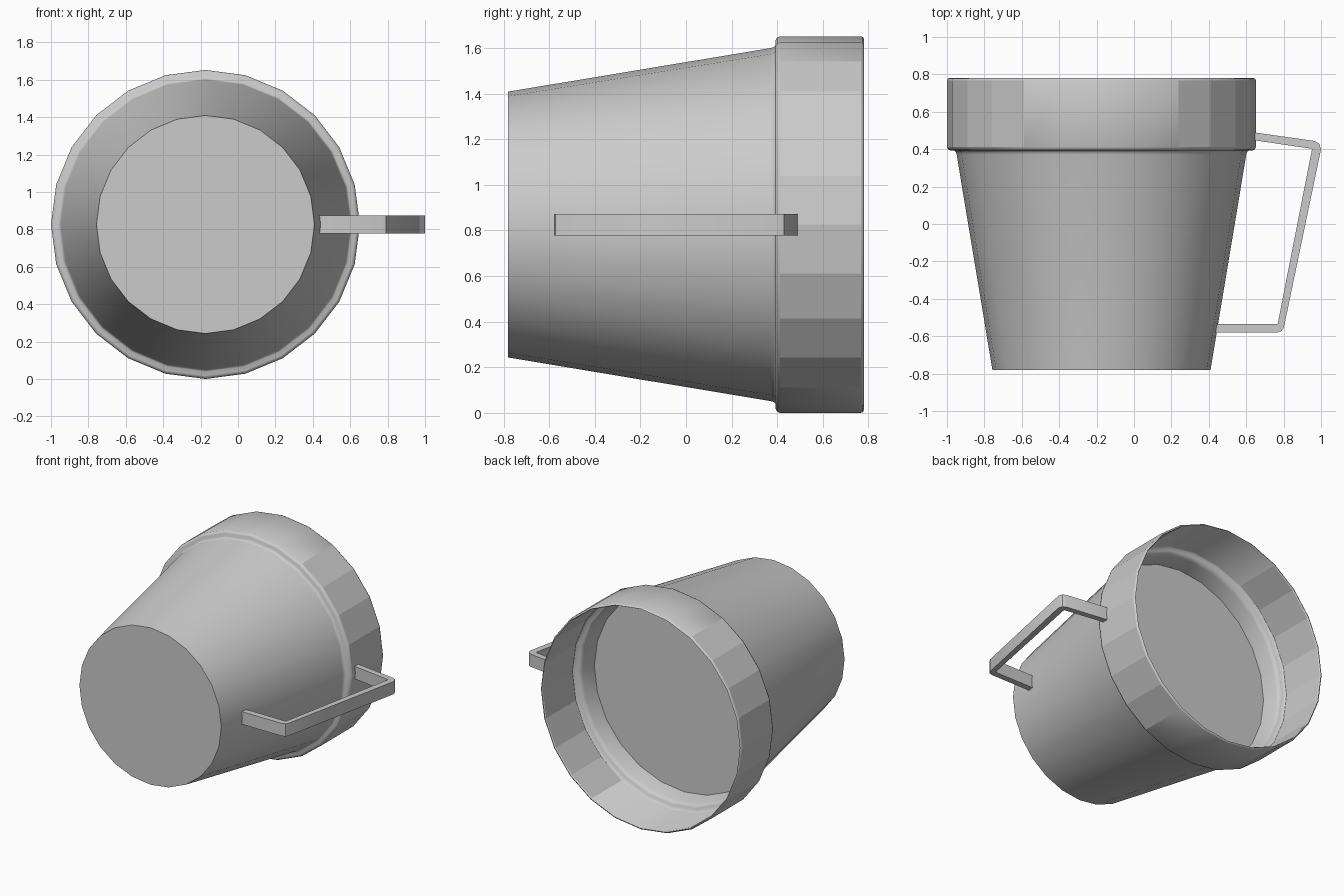
import bpy
import bmesh
from math import sin, cos, radians, tau

cube = bpy.data.objects.get("Cube")
if cube:
    bpy.data.objects.remove(cube, do_unlink=True)

CX, CZ, SIDES = -0.174, 0.826, 24

grey = bpy.data.materials.new("plain_grey")
grey.use_nodes = True
grey.diffuse_color = (0.6, 0.6, 0.6, 1)
grey.node_tree.nodes["Principled BSDF"].inputs["Base Color"].default_value = (0.6, 0.6, 0.6, 1)


def finish(name, bm, angle):
    """Turn a bmesh into a shaded object."""
    bmesh.ops.recalc_face_normals(bm, faces=bm.faces)
    mesh = bpy.data.meshes.new(name)
    bm.to_mesh(mesh)
    bm.free()
    mesh.materials.append(grey)
    obj = bpy.data.objects.new(name, mesh)
    bpy.context.collection.objects.link(obj)
    bpy.ops.object.select_all(action='DESELECT')
    obj.select_set(True)
    bpy.context.view_layer.objects.active = obj
    bpy.ops.object.shade_smooth_by_angle(angle=radians(angle))
    return obj


def lathe(name, profile):
    """Sweep (radius, y) points around the cup axis and cap both ends."""
    bm = bmesh.new()
    rings = []
    for r, y in profile:
        rings.append([bm.verts.new((CX + r * sin(tau * i / SIDES), y,
                                    CZ + r * cos(tau * i / SIDES)))
                      for i in range(SIDES)])
    for a, b in zip(rings, rings[1:]):
        for i in range(SIDES):
            j = (i + 1) % SIDES
            bm.faces.new((a[i], a[j], b[j], b[i]))
    bm.faces.new(rings[0])
    bm.faces.new(rings[-1])
    return finish(name, bm, 50)


# Cup: base, tapered wall, rounded rim band, inner wall and inner floor
cup = lathe("cup", [
    (0.583, -0.78), (0.774, 0.37), (0.778, 0.385), (0.787, 0.393),
    (0.808, 0.393), (0.820, 0.399), (0.826, 0.412),
    (0.826, 0.767), (0.822, 0.777), (0.815, 0.78), (0.810, 0.772),
    (0.810, 0.425), (0.802, 0.413), (0.780, 0.410), (0.765, 0.400),
    (0.757, 0.380), (0.738, 0.27)])

# Flat facets on the sides of the rim band
for face in cup.data.polygons:
    if abs(face.normal.y) < 0.02 and abs(face.normal.x) > 0.55:
        face.use_smooth = False

# Handle: bent flat bar
outline = [(0.64, 0.490), (0.965, 0.444), (0.990, 0.430), (1.0, 0.400),
           (0.802, -0.550), (0.790, -0.572), (0.765, -0.580), (0.43, -0.580),
           (0.43, -0.535), (0.768, -0.535), (0.952, 0.402), (0.64, 0.448)]
bm = bmesh.new()
plate = bm.faces.new([bm.verts.new((x, y, CZ - 0.047)) for x, y in outline])
top = bmesh.ops.extrude_face_region(bm, geom=[plate])["geom"]
bmesh.ops.translate(bm, vec=(0, 0, 0.094),
                    verts=[v for v in top if isinstance(v, bmesh.types.BMVert)])
finish("handle", bm, 40)
